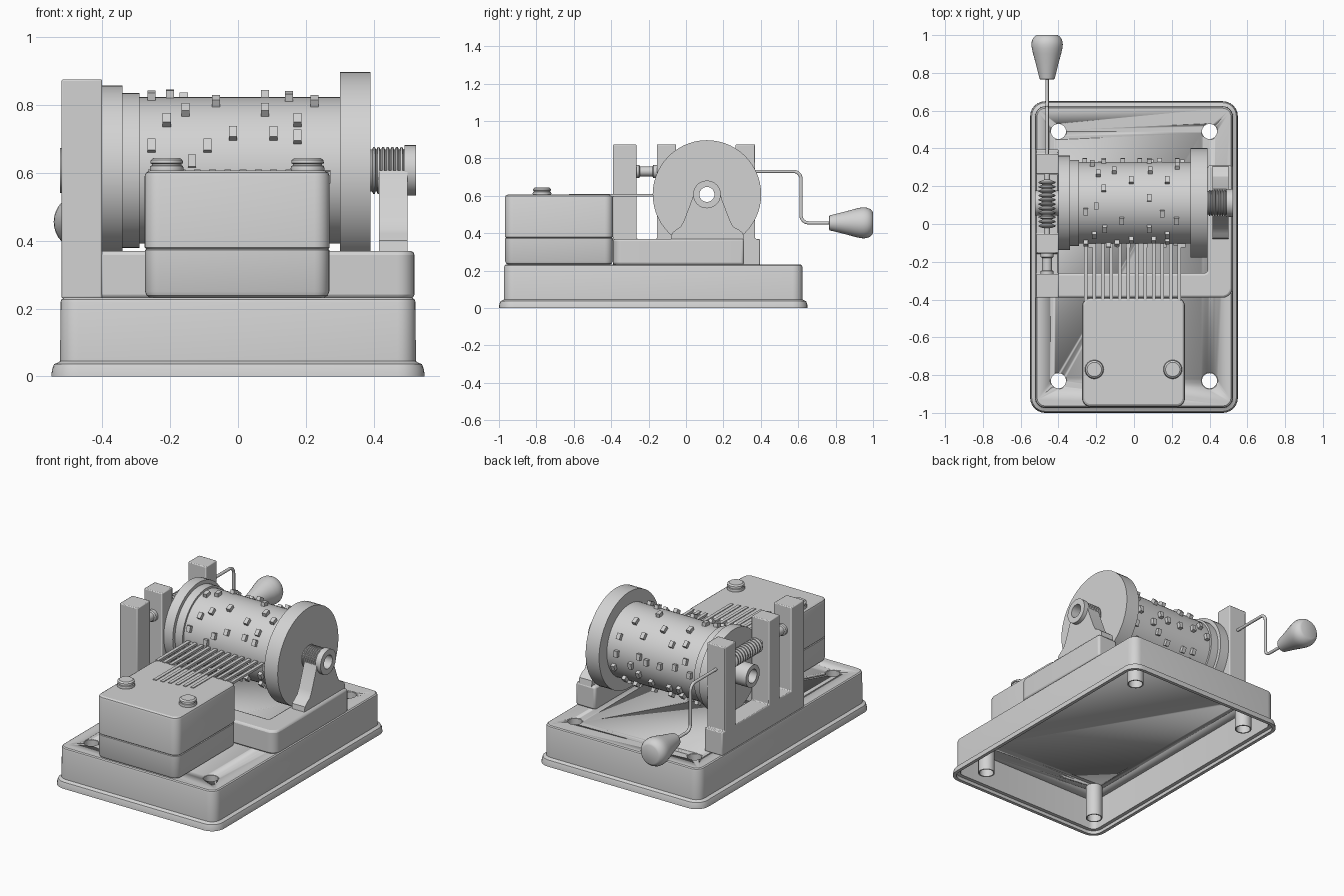
import bpy, bmesh, math
from mathutils import Vector, Matrix

if "Cube" in bpy.data.objects:
    bpy.data.objects.remove(bpy.data.objects["Cube"])

grey = bpy.data.materials.new("light_grey")
grey.diffuse_color = (0.65, 0.65, 0.65, 1)
grey.use_nodes = True
grey.node_tree.nodes["Principled BSDF"].inputs["Base Color"].default_value = grey.diffuse_color


def finish(name, bm, bevel=0.0, angle=30):
    bmesh.ops.recalc_face_normals(bm, faces=bm.faces)
    me = bpy.data.meshes.new(name)
    bm.to_mesh(me)
    bm.free()
    ob = bpy.data.objects.new(name, me)
    bpy.context.collection.objects.link(ob)
    me.materials.append(grey)
    if bevel:
        m = ob.modifiers.new("bevel", 'BEVEL')
        m.width, m.segments, m.limit_method = bevel, 2, 'ANGLE'
        m.angle_limit = math.radians(40)
    bpy.ops.object.select_all(action='DESELECT')
    bpy.context.view_layer.objects.active = ob
    ob.select_set(True)
    bpy.ops.object.shade_smooth_by_angle(angle=math.radians(angle))
    return ob


def skin(bm, loops, closed):
    n = len(loops[0])
    pairs = list(zip(loops, loops[1:]))
    if closed:
        pairs.append((loops[-1], loops[0]))
    for a, b in pairs:
        for i in range(n):
            j = (i + 1) % n
            bm.faces.new((a[i], a[j], b[j], b[i]))
    if not closed:
        bm.faces.new(loops[0])
        bm.faces.new(loops[-1])


def stack(name, x0, x1, y0, y1, r, levels):
    """Rounded rectangles at (inset, z) levels, skinned and capped."""
    bm = bmesh.new()
    loops = []
    for ins, z in levels:
        rr = max(r - ins, 0.008)
        loop = []
        for k, (cx, cy) in enumerate(((x1, y1), (x0, y1), (x0, y0), (x1, y0))):
            sx, sy = (1 if cx == x1 else -1), (1 if cy == y1 else -1)
            for s in range(7):
                a = math.pi / 2 * (k + s / 6)
                loop.append(bm.verts.new((cx - sx * (ins + rr) + rr * math.cos(a),
                                          cy - sy * (ins + rr) + rr * math.sin(a), z)))
        loops.append(loop)
    skin(bm, loops, False)
    return finish(name, bm)


def lathe(name, prof, axis, origin, seg=40, closed=False):
    """Turn (radius, distance along axis) points around an axis."""
    bm = bmesh.new()
    o = Vector(origin)
    loops = []
    for r, t in prof:
        loop = []
        for i in range(seg):
            a = 2 * math.pi * i / seg
            c, s = r * math.cos(a), r * math.sin(a)
            p = {'X': (t, c, s), 'Y': (c, t, s), 'Z': (c, s, t)}[axis]
            loop.append(bm.verts.new(o + Vector(p)))
        loops.append(loop)
    skin(bm, loops, closed)
    return finish(name, bm)


def extrude(name, pts, axis, d0, d1, bevel=0.0):
    """Extrude a flat outline along X or Z."""
    bm = bmesh.new()
    loops = [[bm.verts.new((d, u, v) if axis == 'X' else (u, v, d)) for u, v in pts] for d in (d0, d1)]
    skin(bm, loops, False)
    return finish(name, bm, bevel)


def arc(cx, cy, r, a0, a1, n=6):
    return [(cx + r * math.cos(math.radians(a0 + (a1 - a0) * i / n)),
             cy + r * math.sin(math.radians(a0 + (a1 - a0) * i / n))) for i in range(n + 1)]


def boxes(name, items):
    """items: list of (size, matrix) cubes joined in one mesh."""
    bm = bmesh.new()
    for size, mat in items:
        bmesh.ops.create_cube(bm, size=1, matrix=mat @ Matrix.Diagonal((*size, 1)))
    return finish(name, bm)


# hollow base, open underneath, with a flange
base = stack("base", -0.55, 0.55, -1.0, 0.65, 0.08,
             [(0.045, 0.205), (0.042, 0.02), (0.02, 0.02), (0.02, 0), (0, 0), (0.002, 0.02), (0.008, 0.036),
              (0.018, 0.04), (0.026, 0.045), (0.027, 0.218), (0.030, 0.227), (0.037, 0.232)])
# screw holes through the base, lined with tubes
for x in (-0.4, 0.4):
    for y in (-0.83, 0.49):
        cut = lathe("hole_cutter", [(0.044, 0.1), (0.044, 0.3)], 'Z', (x, y, 0), 32)
        m = base.modifiers.new("hole", 'BOOLEAN')
        m.object, m.operation, m.solver = cut, 'DIFFERENCE', 'EXACT'
        bpy.context.view_layer.objects.active = base
        bpy.ops.object.modifier_apply(modifier=m.name)
        bpy.data.objects.remove(cut)
        lathe("screw_tube", [(0.040, 0.004), (0.047, 0.004), (0.047, 0.215), (0.044, 0.23), (0.040, 0.23)],
              'Z', (x, y, 0), 32, True)

# frame: front bar and right arm
extrude("frame_plate", [(-0.41, -0.39)] + arc(0.47, -0.34, 0.05, -90, 0) + [(0.52, 0.31), (0.39, 0.31)]
        + arc(0.37, -0.24, 0.02, 0, -90) + [(-0.41, -0.26)], 'Z', 0.23, 0.37, 0.012)
# left bracket with three posts
lo, hi = 0.37, 0.875
extrude("post_bracket", [(-0.39, 0.23), (-0.39, hi), (-0.265, hi), (-0.265, lo), (-0.155, lo), (-0.155, hi),
                         (-0.053, hi), (-0.053, lo), (0.265, lo), (0.265, hi), (0.37, hi), (0.37, lo),
                         (0.395, lo), (0.395, 0.23)], 'X', -0.52, -0.40, 0.005)
# right axle support with a round seat
extrude("axle_support", [(-0.08, 0.365), (-0.075, 0.4), (-0.05, 0.42), (-0.028, 0.435), (-0.01, 0.47),
                         (0.03, 0.575), (0.04, 0.607)] + arc(0.112, 0.607, 0.055, 180, 360, 12)
        + [(0.184, 0.607), (0.194, 0.575), (0.234, 0.47), (0.252, 0.435), (0.28, 0.42), (0.305, 0.4),
           (0.31, 0.365)], 'X', 0.415, 0.50)

# comb block in two layers
stack("comb_block_lower", -0.275, 0.27, -0.968, -0.39, 0.045,
      [(0.02, 0.23), (0.006, 0.238), (0.001, 0.25), (0.001, 0.372), (0.005, 0.375)])
stack("comb_block_upper", -0.275, 0.27, -0.968, -0.39, 0.045,
      [(0.005, 0.375), (0, 0.38), (0, 0.59), (0.004, 0.6), (0.014, 0.606)])
# comb teeth, the middle six reaching back over the block
teeth = []
for i in range(12):
    x = -0.255 + 0.045 * i
    y0 = -0.625 + 0.007 * (i - 3) if 3 <= i <= 8 else -0.41
    teeth.append(((0.02, -0.1 - y0, 0.014), Matrix.Translation((x, (y0 - 0.1) / 2, 0.603))))
boxes("comb_teeth", teeth)
# comb screws
for x in (-0.21, 0.205):
    lathe("comb_screw", [(0.048, 0.60), (0.05, 0.612), (0.048, 0.62), (0.043, 0.622), (0.043, 0.626),
                         (0.048, 0.628), (0.047, 0.637), (0.038, 0.644)], 'Z', (x, -0.77, 0), 32)

# drum with end discs, ribbed right hub and open axle bore
CY, CZ = 0.112, 0.607
prof = [(0.04, -0.525), (0.066, -0.525), (0.066, -0.40), (0.25, -0.40), (0.25, -0.34), (0.228, -0.34),
        (0.228, -0.29), (0.216, -0.29), (0.216, 0.30), (0.29, 0.30), (0.29, 0.39), (0.062, 0.39)]
for i in range(7):
    x = 0.395 + i * 0.0135
    prof += [(0.062, x), (0.069, x + 0.003), (0.069, x + 0.008), (0.062, x + 0.011)]
prof += [(0.062, 0.49), (0.074, 0.49), (0.074, 0.525), (0.04, 0.525)]
lathe("drum", prof, 'X', (0, CY, CZ), 56, True)

# drum pins: (x, degrees from top towards the front); the far half repeats them turned round
pins = [(-0.255, 71), (-0.09, 71), (-0.21, 49), (-0.155, 38), (-0.015, 61), (0.08, 38), (0.105, 61),
        (0.175, 49), (0.175, 64), (0.225, 25), (-0.065, 25), (-0.135, 83), (-0.19, -44), (-0.16, -20),
        (-0.105, -50), (-0.015, -32), (0.085, -50), (0.175, -32), (0.08, -7), (-0.2, 4), (0.15, 15),
        (-0.255, 12), (-0.26, -85), (-0.16, -80), (-0.06, -85), (0.03, -85), (0.08, -80), (0.23, -85),
        (0.23, -60), (-0.22, -68)]
items = []
for x, a in pins + [(-x, a + 180) for x, a in pins]:
    items.append(((0.024, 0.036, 0.03), Matrix.Translation((x, CY, CZ)) @ Matrix.Rotation(math.radians(a), 4, 'X')
                  @ Matrix.Translation((0, 0, 0.222))))
boxes("drum_pins", items)

# worm shaft between the posts
WX, WZ = -0.46, 0.73
lathe("worm_shaft_stub", [(0.034, -0.27), (0.034, -0.25), (0.026, -0.245), (0.026, -0.18), (0.034, -0.175),
                          (0.034, -0.15)], 'Y', (WX, 0, WZ), 28)
worm = [(0.016, -0.06), (0.016, -0.02)]
for i in range(11):
    y = -0.02 + i * 0.023
    worm += [(0.027, y), (0.045, y + 0.007), (0.045, y + 0.013), (0.027, y + 0.02)]
lathe("worm", worm + [(0.016, 0.235), (0.016, 0.27)], 'Y', (WX, 0, WZ), 28)

# bent crank rod
path = [(0.3, WZ)] + arc(0.575, WZ - 0.04, 0.04, 90, 0) + arc(0.655, 0.495, 0.04, 180, 270) + [(0.79, 0.455)]
cu = bpy.data.curves.new("crank_rod", 'CURVE')
cu.dimensions, cu.bevel_depth, cu.bevel_resolution, cu.use_fill_caps = '3D', 0.009, 3, True
sp = cu.splines.new('POLY')
sp.points.add(len(path) - 1)
for p, (y, z) in zip(sp.points, path):
    p.co = (WX, y, z, 1)
cu.materials.append(grey)
rod = bpy.data.objects.new("crank_rod", cu)
bpy.context.collection.objects.link(rod)
bpy.ops.object.select_all(action='DESELECT')
bpy.context.view_layer.objects.active = rod
rod.select_set(True)
bpy.ops.object.convert(target='MESH')
bpy.ops.object.shade_smooth_by_angle(angle=math.radians(40))
# crank knob
lathe("crank_knob", [(0.034, 0.765), (0.04, 0.768), (0.06, 0.85), (0.074, 0.9), (0.081, 0.93), (0.083, 0.95),
                     (0.081, 0.968), (0.074, 0.984), (0.064, 0.995), (0.055, 1.0)], 'Y', (WX, 0, 0.455), 32)
